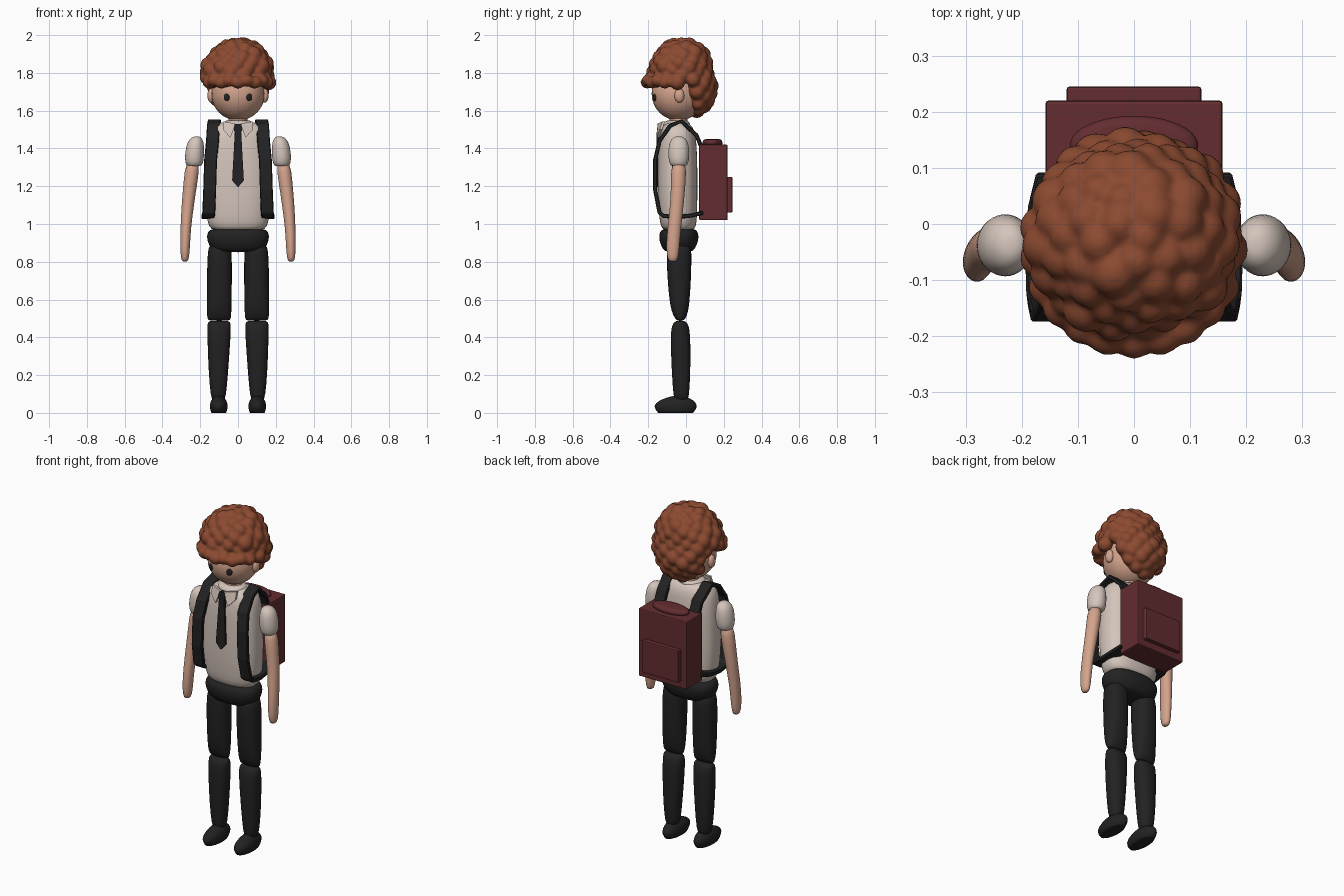
import bpy, bmesh, math, random
from mathutils import Vector, Matrix

if "Cube" in bpy.data.objects:
    bpy.data.objects.remove(bpy.data.objects["Cube"])

random.seed(4)


def material(name, r, g, b):
    m = bpy.data.materials.new(name)
    m.diffuse_color = (r, g, b, 1)
    m.use_nodes = True
    m.node_tree.nodes["Principled BSDF"].inputs["Base Color"].default_value = m.diffuse_color
    return m


SKIN = material("skin", 0.66, 0.37, 0.265)
SHIRT = material("shirt cream", 0.66, 0.56, 0.50)
HAIR = material("ginger hair", 0.26, 0.068, 0.030)
PACK = material("maroon canvas", 0.125, 0.026, 0.030)
BLACK = material("black cloth", 0.016, 0.016, 0.017)


def finish(name, bm, mat, smooth=True):
    bmesh.ops.recalc_face_normals(bm, faces=bm.faces)
    me = bpy.data.meshes.new(name)
    bm.to_mesh(me)
    bm.free()
    me.materials.append(mat)
    for p in me.polygons:
        p.use_smooth = smooth
    ob = bpy.data.objects.new(name, me)
    bpy.context.collection.objects.link(ob)
    return ob


def add_ball(bm, c, r, turn=0, u=24, v=16):
    mtx = Matrix.Translation(c) @ Matrix.Rotation(turn, 4, 'Z') @ Matrix.Diagonal((*r, 1))
    bmesh.ops.create_uvsphere(bm, u_segments=u, v_segments=v, radius=1, matrix=mtx)


def ball(name, c, r, mat, turn=0):
    bm = bmesh.new()
    add_ball(bm, c, r, turn)
    return finish(name, bm, mat)


def loft(name, rings, mat, power=2.0, seg=20):
    """Rings are (z, centre x, centre y, radius x, radius y)."""
    bm = bmesh.new()
    loops = []
    for z, cx, cy, rx, ry in rings:
        loop = []
        for i in range(seg):
            a = 2 * math.pi * i / seg
            c, s = math.cos(a), math.sin(a)
            loop.append(bm.verts.new((
                cx + rx * math.copysign(abs(c) ** (2 / power), c),
                cy + ry * math.copysign(abs(s) ** (2 / power), s), z)))
        loops.append(loop)
    for a, b in zip(loops, loops[1:]):
        for i in range(seg):
            j = (i + 1) % seg
            bm.faces.new((a[i], a[j], b[j], b[i]))
    bm.faces.new(loops[0])
    bm.faces.new(loops[-1])
    ob = finish(name, bm, mat)
    ob.modifiers.new("round", 'SUBSURF').levels = 1
    ob.modifiers["round"].render_levels = 1
    return ob


def plate(name, pts, mat, thick):
    """Flat outline extruded backwards along y."""
    bm = bmesh.new()
    front = [bm.verts.new(p) for p in pts]
    back = [bm.verts.new((p[0], p[1] + thick, p[2])) for p in pts]
    bm.faces.new(front)
    bm.faces.new(back)
    for i in range(len(pts)):
        j = (i + 1) % len(pts)
        bm.faces.new((front[i], front[j], back[j], back[i]))
    return finish(name, bm, mat, False)


def box(name, lo, hi, mat, bevel):
    bm = bmesh.new()
    lo, hi = Vector(lo), Vector(hi)
    bmesh.ops.create_cube(bm, size=1, matrix=Matrix.Translation((lo + hi) / 2)
                          @ Matrix.Diagonal((*(hi - lo), 1)))
    ob = finish(name, bm, mat, False)
    b = ob.modifiers.new("edge", 'BEVEL')
    b.width, b.segments = bevel, 2
    return ob


def strap(name, s):
    """Shoulder ribbon: stations (x, y, z) swept with a wide, thin section."""
    path = [(.115, .085, 1.40), (.115, .055, 1.47), (.125, -.025, 1.545),
            (.13, -.085, 1.52), (.135, -.14, 1.44), (.145, -.163, 1.34),
            (.15, -.163, 1.18), (.155, -.14, 1.06), (.158, -.12, 1.043),
            (.16, -.05, 1.037), (.155, .03, 1.045), (.14, .09, 1.06)]
    bm = bmesh.new()
    loops = []
    for i, p in enumerate(path):
        a, b = Vector(path[max(i - 1, 0)]), Vector(path[min(i + 1, len(path) - 1)])
        t = (b - a).normalized()
        n = Vector((0, t.z, -t.y)).normalized() * 0.011
        w = Vector((0.034, 0, 0))
        loops.append([bm.verts.new(((Vector(p) + q).x * s, (Vector(p) + q).y, (Vector(p) + q).z))
                      for q in (w + n, w - n, -w - n, -w + n)])
    for a, b in zip(loops, loops[1:]):
        for i in range(4):
            bm.faces.new((a[i], a[(i + 1) % 4], b[(i + 1) % 4], b[i]))
    bm.faces.new(loops[0])
    bm.faces.new(loops[-1])
    ob = finish(name, bm, BLACK, False)
    b = ob.modifiers.new("edge", 'BEVEL')
    b.width, b.segments = 0.004, 1


# Torso, collar, tie and hips
loft("shirt_body", [(.96, 0, -.04, .13, .075), (.985, 0, -.04, .155, .094),
                    (1.04, 0, -.042, .168, .101), (1.15, 0, -.045, .176, .106),
                    (1.3, 0, -.045, .174, .106), (1.43, 0, -.045, .168, .102),
                    (1.50, 0, -.045, .155, .09), (1.535, 0, -.045, .12, .065),
                    (1.54, 0, -.045, .05, .03)], SHIRT, 2.5, 28)
loft("collar_band", [(1.51, 0, -.05, .09, .078), (1.53, 0, -.05, .085, .072),
                     (1.552, 0, -.048, .075, .062)], SHIRT)
loft("neck", [(1.5, 0, -.04, .052, .05), (1.54, 0, -.04, .05, .048),
              (1.6, 0, -.04, .052, .05)], SKIN)
plate("tie", [(-.018, -.15, 1.53), (.018, -.15, 1.53), (.024, -.153, 1.505), (.017, -.155, 1.485),
              (.031, -.163, 1.23), (0, -.163, 1.195), (-.031, -.163, 1.23),
              (-.017, -.155, 1.485), (-.024, -.153, 1.505)], BLACK, .02)
loft("trouser_hips", [(.85, 0, -.038, .11, .065), (.865, 0, -.038, .142, .085),
                      (.91, 0, -.038, .165, .105), (.95, 0, -.038, .166, .105),
                      (.97, 0, -.038, .15, .092), (.975, 0, -.038, .12, .07)], BLACK, 2.4, 28)

# Limbs and other paired parts
for s, side in ((-1, "left"), (1, "right")):
    plate(side + "_collar_flap", [(s * .012, -.15, 1.532), (s * .078, -.125, 1.543),
                                  (s * .08, -.14, 1.50), (s * .04, -.155, 1.457)], SHIRT, .014)
    strap(side + "_shoulder_strap", s)
    loft(side + "_thigh", [(.488, s * .1, -.03, .055, .012), (.495, s * .1, -.03, .062, .025),
                           (.53, s * .1, -.032, .066, .045), (.62, s * .099, -.035, .066, .057),
                           (.75, s * .098, -.036, .067, .065), (.86, s * .097, -.037, .064, .067),
                           (.9, s * .095, -.037, .055, .06)], BLACK, 2.3)
    loft(side + "_shin", [(.06, s * .104, -.025, .03, .033), (.09, s * .104, -.025, .041, .042),
                          (.2, s * .104, -.026, .051, .049), (.34, s * .102, -.028, .059, .053),
                          (.44, s * .1, -.03, .063, .051), (.475, s * .1, -.03, .062, .04),
                          (.489, s * .1, -.03, .055, .02)], BLACK, 2.3)
    # Shoe: ball with a flattened sole and a slightly lower toe
    shoe = ball(side + "_shoe", (s * .102, -.055, .035), (.047, .111, .056), BLACK)
    for v in shoe.data.vertices:
        if v.co.z > .035 and v.co.y < -.055:
            v.co.z -= (v.co.z - .035) * .25 * (-.055 - v.co.y) / .111
        v.co.z = max(v.co.z, 0.002)
        if v.co.z == 0.002 or v.co.z < .004:
            v.co.z = 0
    loft(side + "_sleeve", [(1.305, s * .232, -.038, .03, .033), (1.312, s * .232, -.038, .045, .048),
                            (1.35, s * .231, -.038, .052, .057), (1.4, s * .228, -.038, .049, .056),
                            (1.44, s * .224, -.038, .042, .048), (1.46, s * .22, -.038, .024, .028),
                            (1.464, s * .219, -.038, .008, .01)], SHIRT)
    loft(side + "_arm", [(.8, s * .281, -.07, .012, .016), (.815, s * .281, -.07, .022, .029),
                         (.88, s * .28, -.07, .026, .036), (.98, s * .277, -.062, .028, .036),
                         (1.1, s * .266, -.048, .033, .036), (1.22, s * .252, -.04, .037, .039),
                         (1.34, s * .237, -.038, .04, .042)], SKIN)
    ball(side + "_ear", (s * .142, -.035, 1.68), (.02, .026, .038), SKIN)
    ball(side + "_eye", (s * .06, -.166, 1.67), (.016, .008, .02), BLACK, s * .42)

# Head
ball("head", (0, -.04, 1.69), (.142, .142, .142), SKIN)

# Curly hair: balls spread over an egg shape, leaving the face open
bm = bmesh.new()
add_ball(bm, (0, -.01, 1.845), (.152, .145, .115))
add_ball(bm, (0, .045, 1.72), (.135, .085, .14))
N = 120
for i in range(N):
    h = 1 - 2 * (i + .5) / N
    a = i * 2.39996
    q = math.sqrt(1 - h * h)
    x, y, z = .162 * q * math.cos(a), -.025 + .15 * q * math.sin(a), 1.775 + .18 * h
    if z < 1.775:
        y += .2 * (1.775 - z)
    if z < 1.745 and y < .035:
        continue
    k = random.uniform(.95, 1.04)
    r = random.uniform(.034, .046)
    add_ball(bm, (x * k, (y + .02) * k - .02, z), (r, r, r), 0, 14, 10)
# Fringe over the forehead
for i in range(9):
    a = math.radians(-64 + 16 * i)
    add_ball(bm, (.168 * math.sin(a), -.04 - .165 * math.cos(a), 1.75 + .01 * (i % 2)),
             (.038, .036, .033), 0, 14, 10)
hair = finish("curly_hair", bm, HAIR)
m = hair.modifiers.new("merge", 'REMESH')
m.mode, m.voxel_size, m.use_smooth_shade = 'VOXEL', .008, True
sm = hair.modifiers.new("soften", 'SMOOTH')
sm.factor, sm.iterations = .5, 3

# Backpack
box("backpack_body", (-.158, .07, 1.02), (.158, .22, 1.42), PACK, .006)
box("backpack_pocket", (-.12, .2, 1.06), (.12, .245, 1.25), PACK, .005)
loft("backpack_top_roll", [(1.41, 0, .14, .118, .055), (1.435, 0, .14, .118, .055),
                           (1.448, 0, .14, .108, .047), (1.45, 0, .14, .06, .03)], PACK)
